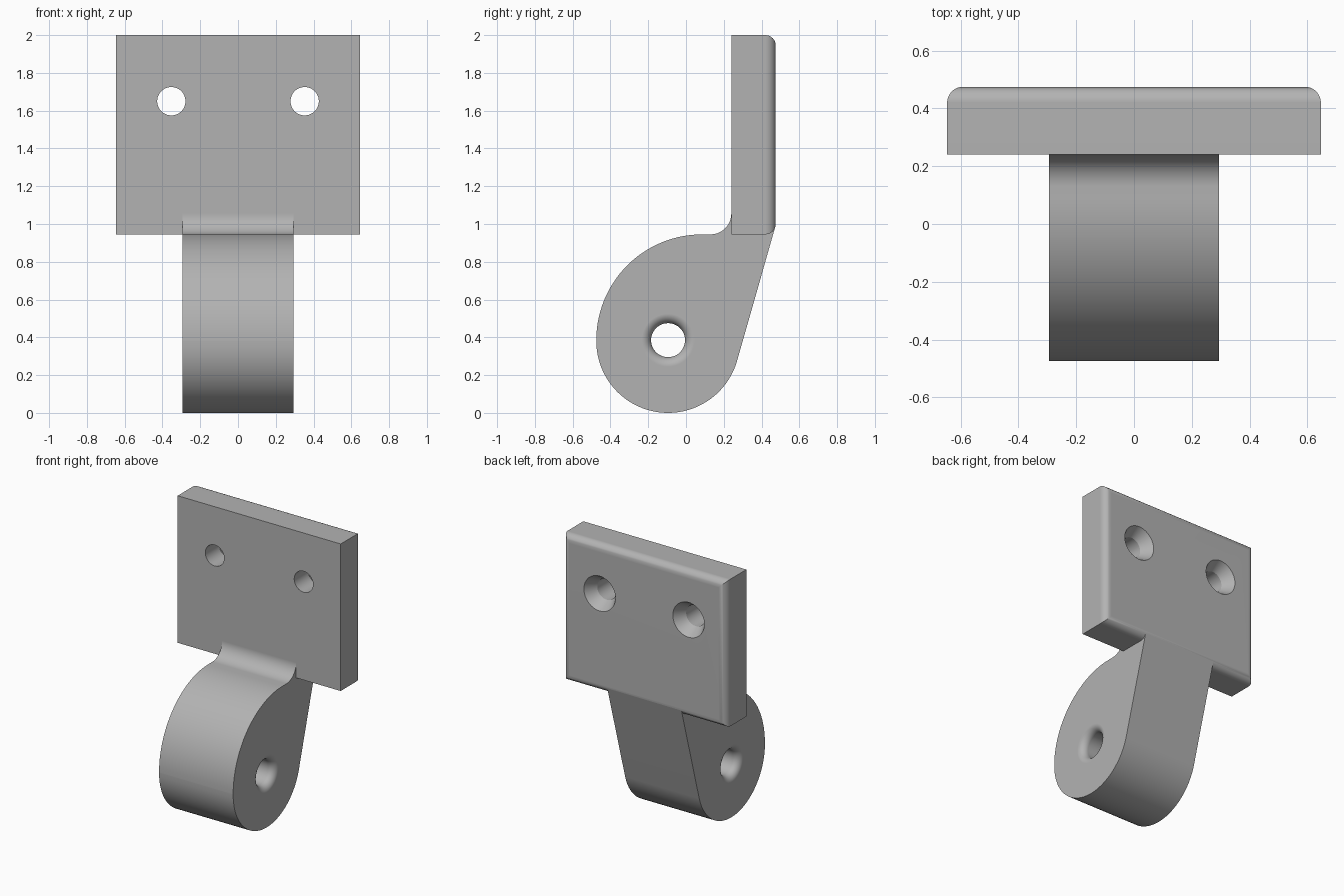
import bpy, bmesh
from math import sin, cos, pi, radians
from mathutils import Matrix, Vector

cube = bpy.data.objects.get("Cube")
if cube:
    bpy.data.objects.remove(cube)

grey = bpy.data.materials.new("plain grey")
grey.use_nodes = True
colour = (0.45, 0.45, 0.45, 1)
grey.diffuse_color = colour
grey.node_tree.nodes["Principled BSDF"].inputs["Base Color"].default_value = colour


def make_object(name, bm):
    bmesh.ops.recalc_face_normals(bm, faces=bm.faces)
    mesh = bpy.data.meshes.new(name)
    bm.to_mesh(mesh)
    bm.free()
    mesh.materials.append(grey)
    obj = bpy.data.objects.new(name, mesh)
    bpy.context.collection.objects.link(obj)
    return obj


def arc(cx, cy, r, start, end, steps):
    angles = [radians(start + (end - start) * i / steps) for i in range(steps + 1)]
    return [(cx + r * cos(a), cy + r * sin(a)) for a in angles]


def lathe(name, profile, matrix, sides=48):
    """Turn (radius, height) points into a closed solid."""
    bm = bmesh.new()
    rings = [[bm.verts.new((r * cos(2 * pi * i / sides), r * sin(2 * pi * i / sides), h))
              for i in range(sides)] for r, h in profile]
    for low, high in zip(rings, rings[1:]):
        for i in range(sides):
            j = (i + 1) % sides
            bm.faces.new((low[i], low[j], high[j], high[i]))
    bm.faces.new(rings[0])
    bm.faces.new(rings[-1])
    bm.transform(matrix)
    return make_object(name, bm)


def combine(target, other, operation):
    mod = target.modifiers.new(operation, 'BOOLEAN')
    mod.operation = operation
    mod.solver = 'EXACT'
    mod.object = other
    bpy.context.view_layer.objects.active = target
    bpy.ops.object.modifier_apply(modifier=mod.name)
    bpy.data.objects.remove(other)


# Mounting plate, rounded around its back face
front, back, bottom, top, half_width = 0.24, 0.475, 0.945, 2.0, 0.647
bm = bmesh.new()
bmesh.ops.create_cube(bm, size=1)
bmesh.ops.scale(bm, verts=bm.verts, vec=(2 * half_width, back - front, top - bottom))
bmesh.ops.translate(bm, verts=bm.verts, vec=(0, (front + back) / 2, (bottom + top) / 2))
rim = [e for e in bm.edges if all(v.co.y > back - 0.01 for v in e.verts)]
bmesh.ops.bevel(bm, geom=rim, offset=0.055, segments=8, profile=0.5, affect='EDGES')
bracket = make_object("hinge_bracket", bm)

# Knuckle: teardrop side profile in (y, z), extruded across x
pivot = (-0.095, 0.38)
outline = arc(*pivot, 0.38, -16, -180, 40)
outline += arc(0.085, 0.385, 0.56, 180, 90, 28)
outline += arc(0.13, 1.055, 0.11, -90, 0, 10)
outline += [(0.3, 1.055), (0.4, 1.055), (0.474, 0.99)]
bm = bmesh.new()
side = bm.faces.new([bm.verts.new((-0.294, y, z)) for y, z in outline])
grown = bmesh.ops.extrude_face_region(bm, geom=[side])
moved = [g for g in grown["geom"] if isinstance(g, bmesh.types.BMVert)]
bmesh.ops.translate(bm, verts=moved, vec=(0.588, 0, 0))
combine(bracket, make_object("knuckle", bm), 'UNION')

# Pivot hole with rounded mouths at both ends
mouth = arc(0.14, 0.244, 0.05, 180, 90, 8)
flare = mouth + [(0.14, 0.4)]
profile = [(r, -h) for r, h in reversed(flare)] + flare
place = Matrix.Translation((0, pivot[0], 0.385)) @ Matrix.Rotation(pi / 2, 4, 'Y')
combine(bracket, lathe("pivot_cutter", profile, place), 'DIFFERENCE')

# Countersunk screw holes, widening toward the back
for x in (-0.353, 0.353):
    profile = [(0.075, front - 0.1), (0.075, back - 0.08), (0.125, back), (0.125, back + 0.1)]
    place = Matrix.Translation((x, 0, 1.65)) @ Matrix.Rotation(-pi / 2, 4, 'X')
    combine(bracket, lathe("screw_cutter", profile, place), 'DIFFERENCE')

# Smooth curves, crisp edges
bpy.ops.object.select_all(action='DESELECT')
bracket.select_set(True)
bpy.context.view_layer.objects.active = bracket
bpy.ops.object.shade_smooth_by_angle(angle=radians(28))
weighted = bracket.modifiers.new("even shading", 'WEIGHTED_NORMAL')
weighted.keep_sharp = True
